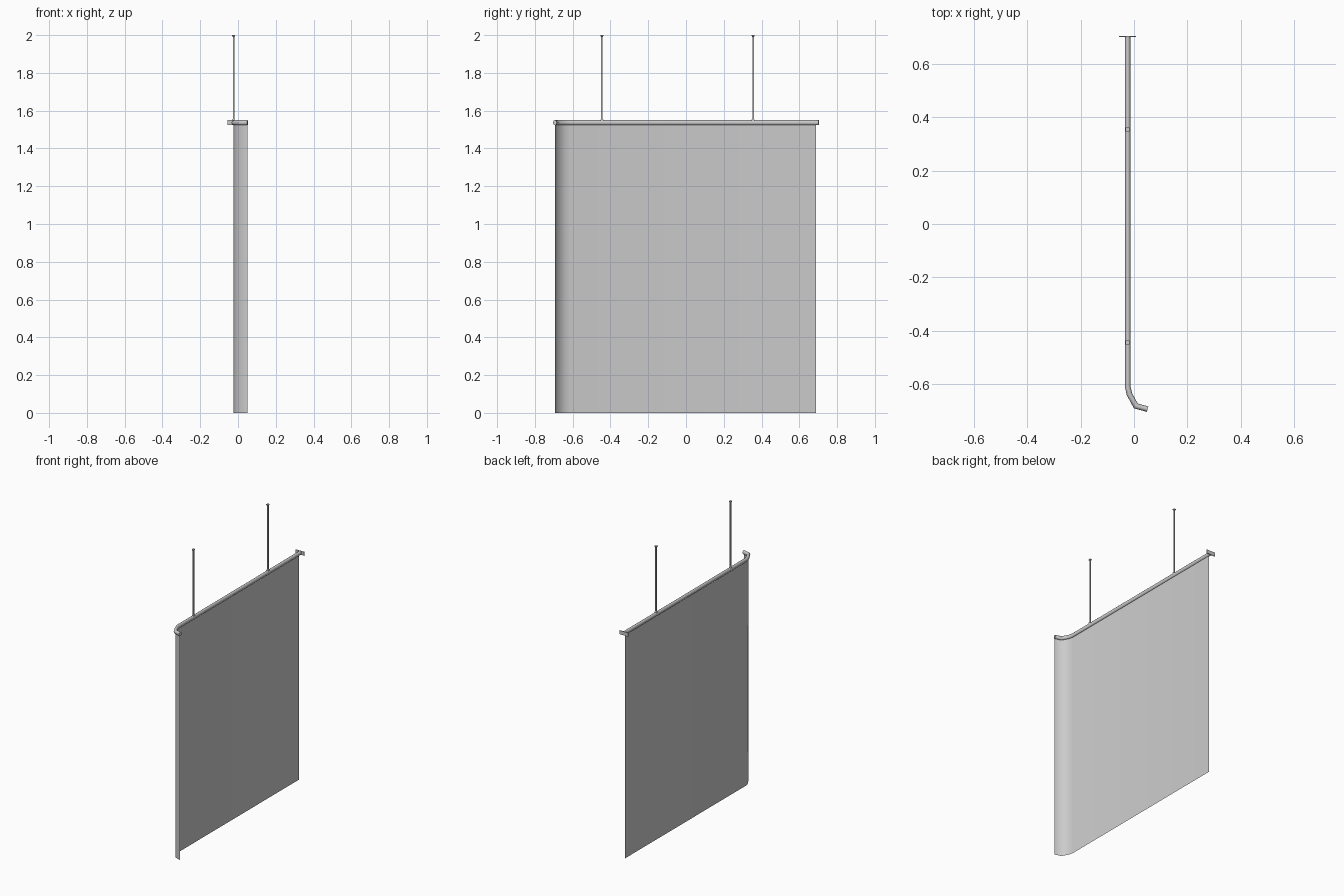
import bpy, bmesh, math
from mathutils import Vector

if "Cube" in bpy.data.objects:
    bpy.data.objects.remove(bpy.data.objects["Cube"])

# Shared plan path of rail and curtain: long straight run, then a bent return
PATH = [(-0.0235, 0.70), (-0.0235, -0.61), (-0.017, -0.638), (0.007, -0.682), (0.051, -0.694)]


def finish(name, bm, smooth=None):
    mesh = bpy.data.meshes.new(name)
    bm.to_mesh(mesh)
    bm.free()
    ob = bpy.data.objects.new(name, mesh)
    bpy.context.collection.objects.link(ob)
    if smooth:
        bpy.ops.object.select_all(action='DESELECT')
        ob.select_set(True)
        bpy.context.view_layer.objects.active = ob
        bpy.ops.object.shade_smooth_by_angle(angle=math.radians(smooth))
    return ob


def sweep(name, path, section, closed, smooth):
    """Sweep a (side, z) section along a plan path with mitred corners."""
    pts = [Vector(p) for p in path]
    bm = bmesh.new()
    rings = []
    for i, p in enumerate(pts):
        a = (p - pts[i - 1]).normalized() if i else (pts[1] - p).normalized()
        b = (pts[i + 1] - p).normalized() if i < len(pts) - 1 else a
        t = (a + b).normalized()
        n = Vector((-t.y, t.x)) / t.dot(a)
        rings.append([bm.verts.new((p.x + n.x * s, p.y + n.y * s, z)) for s, z in section])
    k = len(section)
    for r, q in zip(rings, rings[1:]):
        for j in range(k if closed else k - 1):
            bm.faces.new((r[j], r[(j + 1) % k], q[(j + 1) % k], q[j]))
    if closed:
        bm.faces.new(rings[0])
        bm.faces.new(rings[-1])
    bmesh.ops.recalc_face_normals(bm, faces=bm.faces)
    return finish(name, bm, smooth)


def box(name, lo, hi):
    bm = bmesh.new()
    bmesh.ops.create_cube(bm, size=1)
    for v in bm.verts:
        v.co = [(l + h) / 2 + c * (h - l) for l, h, c in zip(lo, hi, v.co)]
    return finish(name, bm)


# Rounded top rail
tube = [(0.0105 * math.cos(math.tau * i / 12), 1.5365 + 0.0135 * math.sin(math.tau * i / 12))
        for i in range(12)]
sweep("top_rail", PATH, tube, True, 40)

# Hanging sheet, following the rail
sheet_path = [(-0.0215, 0.688)] + PATH[1:]
sweep("hanging_sheet", sheet_path, [(0, 0), (0, 1.53)], False, 50)

# Wall plate at the far end of the rail
box("wall_plate", (-0.056, 0.700, 1.525), (0.008, 0.705, 1.550))

# Ceiling hangers: thin rods flaring out to small square ends
PROFILE = [(1.545, 0.0075), (1.552, 0.0075), (1.558, 0.0038),
           (1.990, 0.0038), (1.995, 0.0075), (2.0, 0.0075)]
for label, y in (("front", -0.445), ("back", 0.355)):
    bm = bmesh.new()
    rings = [[bm.verts.new((-0.0235 + sx * r, y + sy * r, z))
              for sx, sy in ((-1, -1), (1, -1), (1, 1), (-1, 1))] for z, r in PROFILE]
    for a, b in zip(rings, rings[1:]):
        for j in range(4):
            bm.faces.new((a[j], a[(j + 1) % 4], b[(j + 1) % 4], b[j]))
    bm.faces.new(rings[0][::-1])
    bm.faces.new(rings[-1])
    finish(label + "_hanger_rod", bm)
